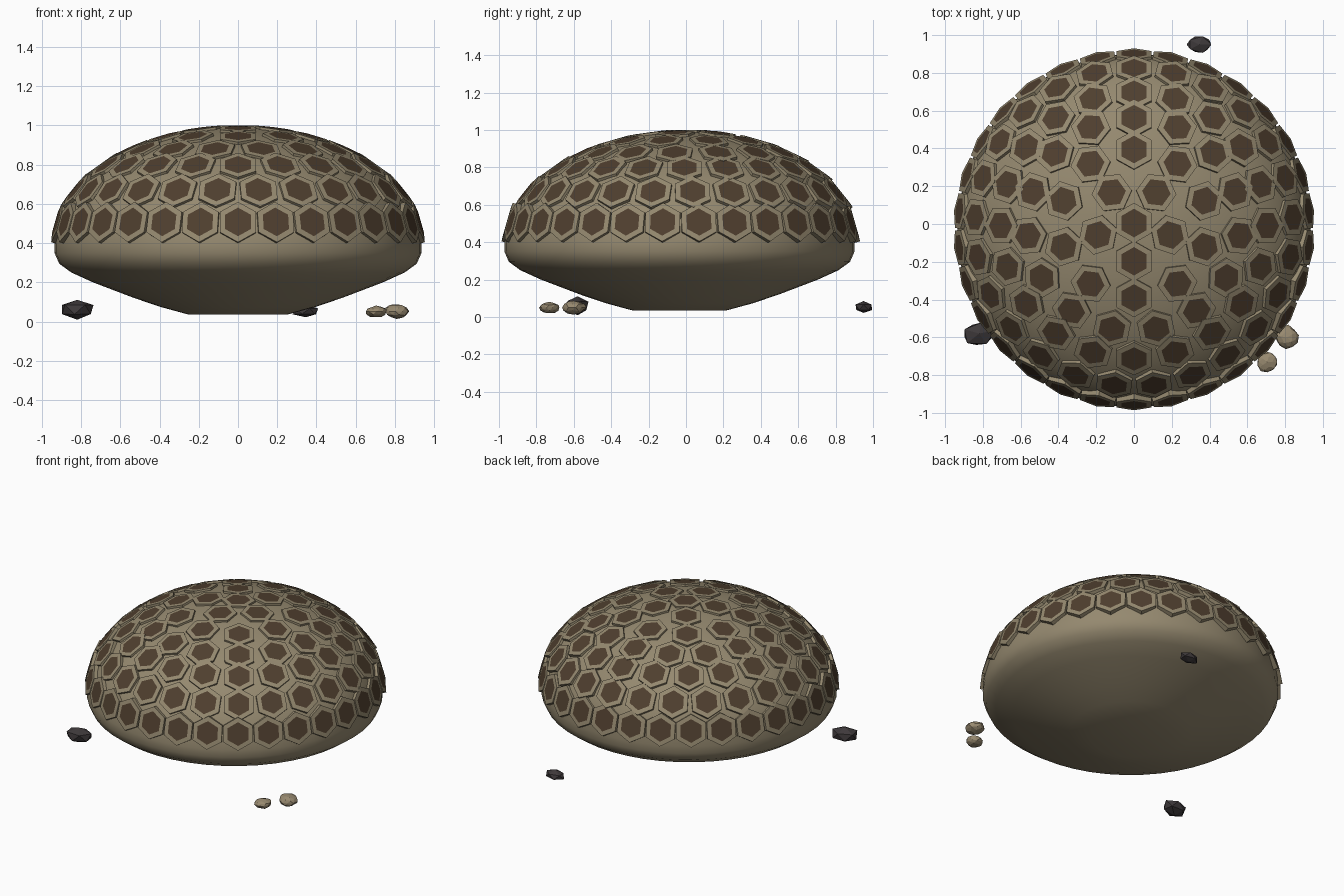
import bpy, bmesh, random
from math import sin, cos, pi, radians, sqrt
from mathutils import Vector, Matrix

random.seed(4)
cube = bpy.data.objects.get("Cube")
if cube:
    bpy.data.objects.remove(cube)


def material(name, rgb):
    m = bpy.data.materials.new(name)
    m.use_nodes = True
    m.diffuse_color = (*rgb, 1)
    m.node_tree.nodes["Principled BSDF"].inputs["Base Color"].default_value = (*rgb, 1)
    return m


TAN = material("tan shell", (0.30, 0.25, 0.16))
BROWN = material("dark brown", (0.078, 0.049, 0.028))
STONE = material("charcoal stone", (0.048, 0.041, 0.043))
SAND = material("sandy stone", (0.31, 0.25, 0.16))

RADIUS, HEIGHT, RIM_Z = 0.935, 0.59, 0.40


def make_object(name, bm, mats):
    mesh = bpy.data.meshes.new(name)
    bm.normal_update()
    bm.to_mesh(mesh)
    bm.free()
    for m in mats:
        mesh.materials.append(m)
    obj = bpy.data.objects.new(name, mesh)
    bpy.context.collection.objects.link(obj)
    return obj


def lean(z):
    # the crown sits slightly behind the rim
    return -0.035 + 0.04 * max(0, z - RIM_Z) / HEIGHT


def dome_point(elev, az):
    r, z = RADIUS * cos(elev), RIM_Z + HEIGHT * sin(elev)
    return Vector((r * cos(az), r * sin(az) + lean(z), z))


# Dome body: turned profile, elliptical above the rim and shallow below
def build_body():
    lower = [(0, 0.035), (0.25, 0.035), (0.39, 0.073), (0.53, 0.12),
             (0.74, 0.20), (0.85, 0.25), (0.912, 0.295), (0.936, 0.35)]
    upper = [(RADIUS * cos(t), RIM_Z + HEIGHT * sin(t))
             for t in (radians(6 * i) for i in range(15))]
    profile = lower + upper + [(0, RIM_Z + HEIGHT)]
    bm = bmesh.new()
    n = 48
    rings = []
    for r, z in profile:
        count = n if r else 1
        rings.append([bm.verts.new((r * cos(2 * pi * i / n), r * sin(2 * pi * i / n) + lean(z), z))
                      for i in range(count)])
    for a, b in zip(rings, rings[1:]):
        for i in range(n):
            j = (i + 1) % n
            quad = [a[i % len(a)], a[j % len(a)], b[j % len(b)], b[i % len(b)]]
            bm.faces.new(list(dict.fromkeys(quad)))
    bmesh.ops.recalc_face_normals(bm, faces=bm.faces)
    for f in bm.faces:
        f.smooth = True
    make_object("dome_body", bm, [TAN])


# Hexagonal scale: tan border around a dark centre, with skirt into the dome
def add_scale(bm, elev, az):
    p = dome_point(elev, az)
    out = Vector((cos(elev) / RADIUS * cos(az), cos(elev) / RADIUS * sin(az),
                  sin(elev) / HEIGHT)).normalized()
    side = Vector((-sin(az), cos(az), 0))
    up = out.cross(side)

    def ring(radius, lift):
        return [bm.verts.new(p + out * lift + (side * sin(a) + up * cos(a)) * radius)
                for a in (k * pi / 3 for k in range(6))]

    skirt, border, centre = ring(0.107, -0.022), ring(0.107, 0.009), ring(0.076, 0.011)
    for a, b in ((skirt, border), (border, centre)):
        for k in range(6):
            j = (k + 1) % 6
            f = bm.faces.new((a[k], b[k], b[j], a[j]))
            if f.normal.dot(out) < 0:
                f.normal_flip()
    bm.faces.new(centre).material_index = 1


def build_scales():
    bm = bmesh.new()
    # rings of scales from rim to crown: radius and count
    rings = [(0.92, 30), (0.835, 25), (0.70, 20), (0.56, 15), (0.39, 10), (0.20, 5)]
    for row, (r, count) in enumerate(rings):
        elev = pi / 2 - Vector((sqrt(1 - (r / RADIUS) ** 2), r / RADIUS)).angle(Vector((1, 0)))
        elev = pi / 2 - (pi / 2 - elev)
        shift = 0.5 if count in (25, 15) else 0
        for i in range(count):
            add_scale(bm, elev, -pi / 2 + 2 * pi * (i + shift) / count)
    add_scale(bm, pi / 2, -pi / 2)
    # face every scale outward from the inside of the dome
    inside = Vector((0, 0, 0.2))
    bm.normal_update()
    for f in bm.faces:
        if f.material_index == 1 and f.normal.dot(f.calc_center_median() - inside) < 0:
            f.normal_flip()
    bmesh.ops.recalc_face_normals(bm, faces=bm.faces)
    make_object("hexagon_scales", bm, [TAN, BROWN])


# Loose faceted stones on the ground
def build_stone(name, centre, size, turn, mat):
    bm = bmesh.new()
    bmesh.ops.create_icosphere(bm, subdivisions=1 if mat == STONE else 2, radius=1)
    for v in bm.verts:
        v.co *= random.uniform(0.88, 1.04)
    bm.transform(Matrix.Translation(centre) @ Matrix.Rotation(turn, 4, "Z")
                 @ Matrix.Diagonal((*size, 1)))
    make_object(name, bm, [mat])


build_body()
build_scales()
build_stone("front_right_stone", (-0.82, -0.58, 0.06), (0.098, 0.07, 0.055), 0.2, STONE)
build_stone("back_stone", (0.345, 0.95, 0.052), (0.072, 0.051, 0.033), 0, STONE)
build_stone("front_left_stone", (0.81, -0.60, 0.052), (0.063, 0.066, 0.038), 0.5, SAND)
build_stone("small_front_left_stone", (0.705, -0.73, 0.05), (0.058, 0.058, 0.031), 0, SAND)
